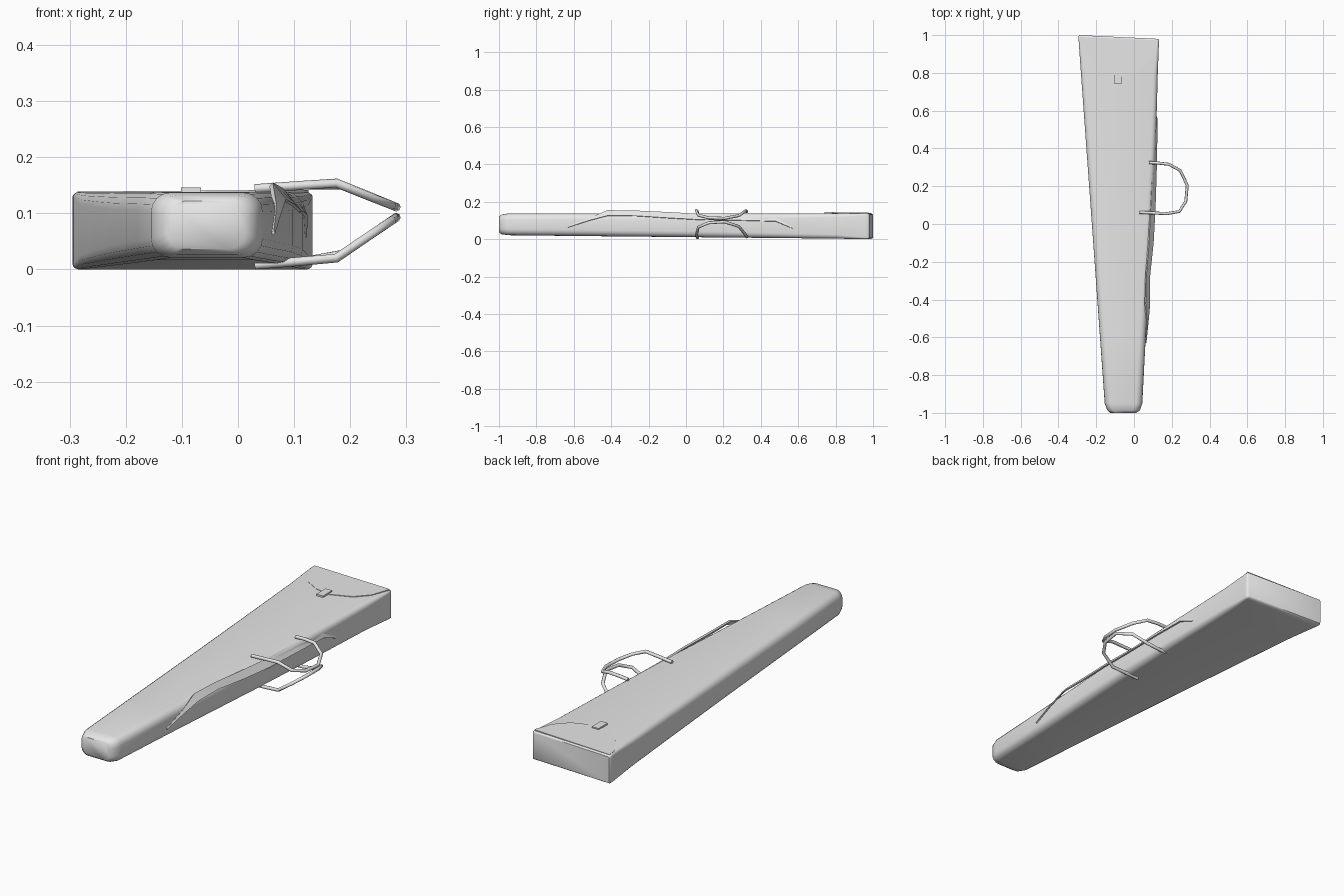
import bpy, bmesh, math
from math import radians, cos, sin
from mathutils import Vector

cube = bpy.data.objects.get("Cube")
if cube:
    bpy.data.objects.remove(cube, do_unlink=True)

grey = bpy.data.materials.new("plain grey fabric")
grey.use_nodes = True
grey.diffuse_color = (0.8, 0.8, 0.8, 1)
grey.node_tree.nodes["Principled BSDF"].inputs["Base Color"].default_value = (0.8, 0.8, 0.8, 1)


def finish(name, bm, angle=40):
    bmesh.ops.recalc_face_normals(bm, faces=bm.faces[:])
    mesh = bpy.data.meshes.new(name)
    bm.to_mesh(mesh)
    bm.free()
    mesh.materials.append(grey)
    obj = bpy.data.objects.new(name, mesh)
    bpy.context.collection.objects.link(obj)
    bpy.ops.object.select_all(action="DESELECT")
    obj.select_set(True)
    bpy.context.view_layer.objects.active = obj
    bpy.ops.object.shade_smooth_by_angle(angle=radians(angle))
    return obj


def loft(name, rings, angle=40):
    """Skin a row of closed rings and cap both ends."""
    bm = bmesh.new()
    rows = [[bm.verts.new(p) for p in ring] for ring in rings]
    n = len(rows[0])
    for a, b in zip(rows, rows[1:]):
        for i in range(n):
            j = (i + 1) % n
            bm.faces.new((a[i], a[j], b[j], b[i]))
    bm.faces.new(rows[0])
    bm.faces.new(rows[-1])
    return finish(name, bm, angle)


def rounded_ring(y, left, right, low, high, r, skew=0, steps=4):
    """Rounded rectangle across the case; skew pulls its left side back."""
    ring = []
    for k, (cx, cz) in enumerate(((right - r, high - r), (left + r, high - r),
                                  (left + r, low + r), (right - r, low + r))):
        for s in range(steps + 1):
            a = radians(90 * (k + s / steps))
            x, z = cx + r * cos(a), cz + r * sin(a)
            ring.append((x, y - skew * (x - left) / (right - left), z))
    return ring


def plate(name, outline, surface, thick):
    """Thin slab whose top follows surface(x, y)."""
    bm = bmesh.new()
    face = bm.faces.new([bm.verts.new((x, y, surface(x, y))) for x, y in outline])
    new = bmesh.ops.extrude_face_region(bm, geom=[face])["geom"]
    for v in new:
        if isinstance(v, bmesh.types.BMVert):
            v.co.z -= thick
    return finish(name, bm, 30)


# Tapered case body: y, left, right, low, high, corner radius, skew
sections = [
    (-1.00, -0.125, 0.012, 0.036, 0.122, 0.03, 0),
    (-0.985, -0.142, 0.032, 0.026, 0.132, 0.033, 0),
    (-0.95, -0.155, 0.044, 0.021, 0.137, 0.034, 0),
    (-0.60, -0.180, 0.062, 0.017, 0.138, 0.034, 0),
    (0.00, -0.223, 0.098, 0.011, 0.138, 0.032, 0),
    (0.40, -0.252, 0.115, 0.007, 0.138, 0.028, 0),
    (0.80, -0.281, 0.126, 0.003, 0.138, 0.022, 0),
    (0.97, -0.293, 0.132, 0.0, 0.138, 0.010, 0.01),
    (0.992, -0.295, 0.133, 0.001, 0.137, 0.009, 0.018),
    (1.00, -0.290, 0.128, 0.006, 0.132, 0.006, 0.02),
]
loft("case_body", [rounded_ring(*s) for s in sections], 50)

# Closing flap over the wide end, and its fastening tab
flap_outline = [(-0.286, 0.99), (-0.283, 0.95), (-0.21, 0.835), (-0.14, 0.795),
                (-0.06, 0.78), (0.04, 0.82), (0.095, 0.88), (0.124, 0.96), (0.126, 0.972)]
plate("flap", flap_outline, lambda x, y: 0.141 + 0.008 * x, 0.008)
plate("flap_tab", [(-0.102, 0.74), (-0.066, 0.74), (-0.066, 0.81), (-0.102, 0.81)],
      lambda x, y: 0.146, 0.009)

# Sling lying along the edge: y, upper x, upper z, lower x, lower z
sling = [
    (-0.63, 0.064, 0.070, 0.066, 0.064),
    (-0.52, 0.069, 0.112, 0.077, 0.100),
    (-0.42, 0.062, 0.155, 0.086, 0.126),
    (-0.27, 0.066, 0.153, 0.086, 0.125),
    (-0.10, 0.080, 0.145, 0.104, 0.114),
    (0.08, 0.088, 0.135, 0.114, 0.104),
    (0.30, 0.098, 0.132, 0.121, 0.101),
    (0.48, 0.114, 0.122, 0.124, 0.096),
    (0.57, 0.120, 0.066, 0.123, 0.058),
]
t = 0.006
loft("sling", [[(ux, y, uz), (lx, y, lz), (lx - t, y, lz - t / 3), (ux - t, y, uz - t)]
               for y, ux, uz, lx, lz in sling], 35)


def handle(name, height):
    """Bent tube loop; height(x) gives its z."""
    path = [(0.08, 0.325), (0.125, 0.323), (0.185, 0.316), (0.245, 0.283), (0.282, 0.205),
            (0.274, 0.12), (0.240, 0.066), (0.175, 0.055), (0.11, 0.058), (0.03, 0.062)]
    pts = [Vector((x, y, height(x))) for x, y in path]
    rings = []
    for i, p in enumerate(pts):
        along = (pts[min(i + 1, len(pts) - 1)] - pts[max(i - 1, 0)]).normalized()
        side = along.cross(Vector((0, 0, 1))).normalized()
        up = side.cross(along)
        rings.append([p + 0.008 * (side * cos(a) + up * sin(a))
                      for a in (math.tau * k / 8 for k in range(8))])
    loft(name, rings, 50)


# Pair of carrying handles meeting beyond the edge
def upper_height(x):
    return 0.144 + 0.07 * (x - 0.03) if x < 0.175 else 0.154 - 0.4 * (x - 0.175)


def lower_height(x):
    return 0.008 + 0.08 * (x - 0.03) if x < 0.175 else 0.02 + 0.68 * (x - 0.175)


handle("upper_handle", upper_height)
handle("lower_handle", lower_height)
